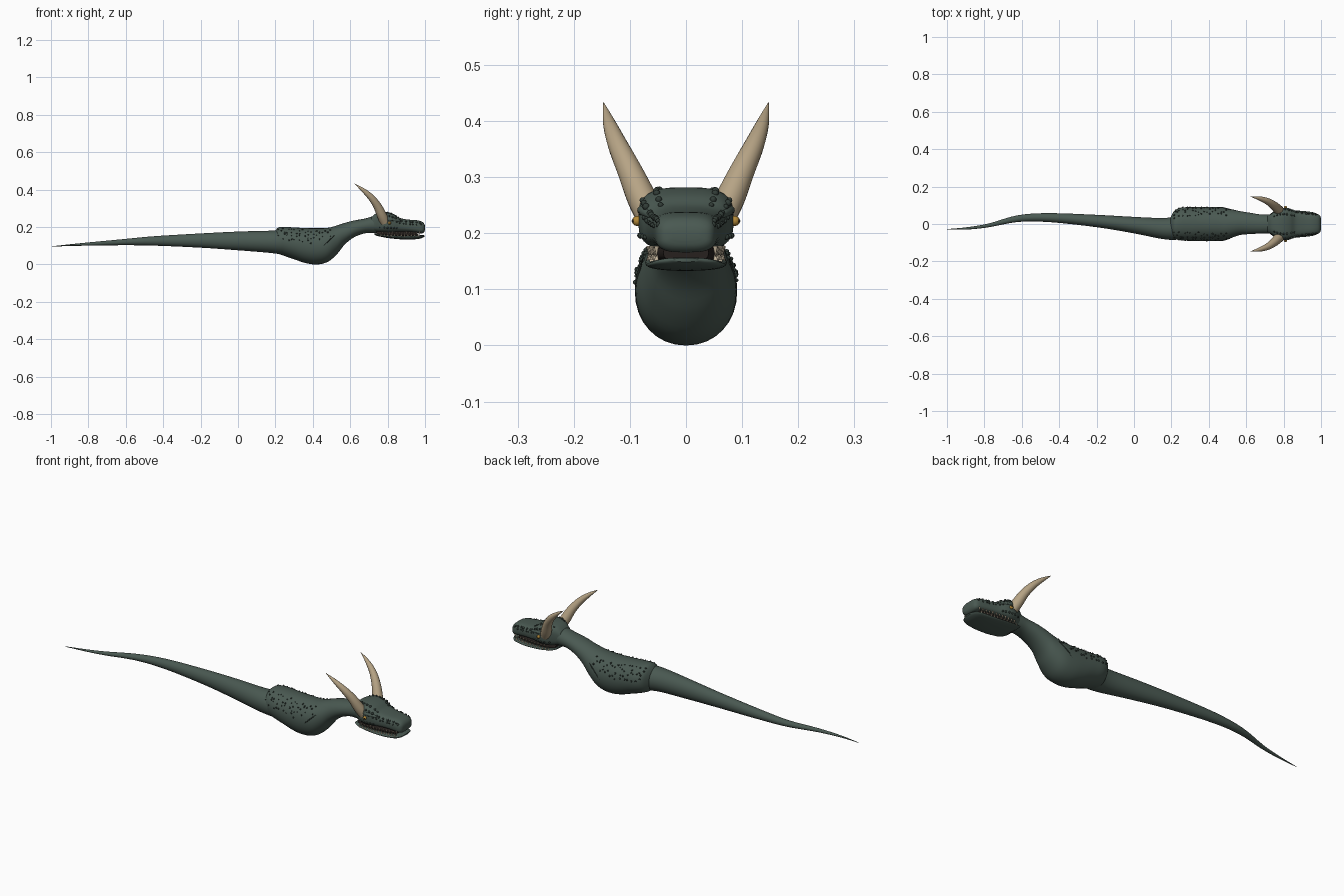
import bpy, bmesh, math, random
from mathutils import Vector, Matrix

random.seed(4)
if "Cube" in bpy.data.objects:
    bpy.data.objects.remove(bpy.data.objects["Cube"])


def material(name, rgb, rough=0.8):
    m = bpy.data.materials.new(name)
    m.use_nodes = True
    m.diffuse_color = (*rgb, 1)
    node = m.node_tree.nodes["Principled BSDF"]
    node.inputs["Base Color"].default_value = (*rgb, 1)
    node.inputs["Roughness"].default_value = rough
    return m


HIDE = material("grey green hide", (0.068, 0.100, 0.084))
DARK = material("dark scale", (0.030, 0.044, 0.037))
HORN = material("tan horn", (0.47, 0.37, 0.235))
TOOTH = material("ivory tooth", (0.60, 0.50, 0.36))
GOLD = material("amber eye", (0.45, 0.25, 0.04))
MOUTH = material("dark mouth", (0.02, 0.015, 0.013))


def finish(name, bm, mat, angle=50):
    bmesh.ops.recalc_face_normals(bm, faces=bm.faces)
    me = bpy.data.meshes.new(name)
    bm.to_mesh(me)
    bm.free()
    me.materials.append(mat)
    ob = bpy.data.objects.new(name, me)
    bpy.context.collection.objects.link(ob)
    bpy.ops.object.select_all(action='DESELECT')
    ob.select_set(True)
    bpy.context.view_layer.objects.active = ob
    bpy.ops.object.shade_smooth_by_angle(angle=math.radians(angle))
    return ob


def spline(keys, steps):
    """Catmull-Rom through rows of numbers."""
    rows = [Vector(k) for k in keys]
    out = []
    for i in range(len(rows) - 1):
        a, b, c, d = (rows[max(0, min(len(rows) - 1, i + j))] for j in (-1, 0, 1, 2))
        for s in range(steps):
            t = s / steps
            out.append(0.5 * (2 * b + (c - a) * t + (2 * a - 5 * b + 4 * c - d) * t * t
                              + (3 * b - a - 3 * c + d) * t ** 3))
    return out + [rows[-1]]


def ring_point(row, ang, power):
    """Point on a rounded section: row = x, y centre, half width, bottom, top."""
    x, y, w, lo, hi = row
    c, s = math.cos(ang), math.sin(ang)
    e = 2 / power
    return Vector((x, y + w * math.copysign(abs(c) ** e, c),
                   (lo + hi) / 2 + (hi - lo) / 2 * math.copysign(abs(s) ** e, s)))


def bridge(bm, rings):
    n = len(rings[0])
    for r, q in zip(rings, rings[1:]):
        for k in range(n):
            bm.faces.new((r[k], r[(k + 1) % n], q[(k + 1) % n], q[k]))
    bm.faces.new(rings[0])
    bm.faces.new(rings[-1])


def loft(name, keys, mat, power=2.0, steps=4, sides=32):
    rows = spline(keys, steps)
    bm = bmesh.new()
    bridge(bm, [[bm.verts.new(ring_point(r, math.tau * k / sides, power))
                 for k in range(sides)] for r in rows])
    finish(name, bm, mat)
    return rows


def tube(name, keys, mat, steps=5, sides=20):
    """Tapered tube along rows of x, y, z, radius."""
    rows = spline(keys, steps)
    bm = bmesh.new()
    rings = []
    for i, r in enumerate(rows):
        way = (rows[min(i + 1, len(rows) - 1)] - rows[max(i - 1, 0)]).to_3d()
        rot = way.to_track_quat('Z', 'Y')
        rad = max(r[3], 0.0005)
        rings.append([bm.verts.new(r.to_3d() + rot @ Vector(
            (rad * math.cos(math.tau * k / sides), rad * math.sin(math.tau * k / sides), 0)))
            for k in range(sides)])
    bridge(bm, rings)
    finish(name, bm, mat)


def beads(name, spots, mat, level=2):
    """Many small balls in one object: spots = (position, radius)."""
    bm = bmesh.new()
    for p, r in spots:
        bmesh.ops.create_icosphere(bm, subdivisions=level, radius=r,
                                   matrix=Matrix.Translation(p))
    finish(name, bm, mat)


# Long curving tail
loft("tail", [
    (-1.0, -0.028, 0.001, 0.095, 0.097), (-0.90, -0.024, 0.006, 0.099, 0.108),
    (-0.78, -0.008, 0.010, 0.101, 0.120), (-0.62, 0.029, 0.018, 0.103, 0.135),
    (-0.45, 0.034, 0.024, 0.101, 0.151), (-0.20, 0.016, 0.033, 0.090, 0.166),
    (0.0, -0.006, 0.044, 0.076, 0.176), (0.15, -0.024, 0.056, 0.064, 0.180),
    (0.23, -0.022, 0.062, 0.055, 0.182), (0.30, -0.01, 0.06, 0.05, 0.175)], HIDE)

# Torso with deep chest, rising into the neck
torso = loft("torso_and_neck", [
    (0.195, -0.01, 0.045, 0.075, 0.175), (0.215, -0.004, 0.074, 0.058, 0.198),
    (0.25, 0.0, 0.087, 0.045, 0.201), (0.30, 0.0, 0.090, 0.028, 0.198),
    (0.36, 0.0, 0.091, 0.008, 0.195), (0.42, 0.0, 0.091, 0.0, 0.194),
    (0.48, 0.0, 0.088, 0.014, 0.196), (0.53, 0.003, 0.074, 0.056, 0.209),
    (0.57, 0.005, 0.063, 0.106, 0.222), (0.62, 0.003, 0.057, 0.145, 0.235),
    (0.68, 0.0, 0.051, 0.167, 0.246), (0.74, 0.0, 0.052, 0.168, 0.262),
    (0.79, 0.0, 0.05, 0.18, 0.26)], HIDE, power=2.1)

# Skull and snout
skull = loft("skull_and_snout", [
    (0.715, 0, 0.045, 0.185, 0.255), (0.735, 0, 0.056, 0.176, 0.272),
    (0.765, 0, 0.076, 0.171, 0.281), (0.80, 0, 0.085, 0.169, 0.280),
    (0.835, 0, 0.080, 0.171, 0.268), (0.865, 0, 0.070, 0.173, 0.249),
    (0.91, 0, 0.062, 0.173, 0.240), (0.955, 0, 0.057, 0.169, 0.237),
    (0.983, 0, 0.052, 0.166, 0.229), (0.996, 0, 0.042, 0.175, 0.217),
    (1.0, 0, 0.025, 0.188, 0.205)], HIDE, power=3.2)

# Lower jaw and the dark gap behind the teeth
loft("lower_jaw", [
    (0.73, 0, 0.055, 0.158, 0.168), (0.755, 0, 0.068, 0.150, 0.163),
    (0.82, 0, 0.073, 0.139, 0.157), (0.90, 0, 0.070, 0.133, 0.155),
    (0.96, 0, 0.062, 0.136, 0.156), (0.985, 0, 0.048, 0.142, 0.157),
    (0.997, 0, 0.022, 0.149, 0.156)], HIDE, power=2.3)
loft("mouth_interior", [
    (0.74, 0, 0.045, 0.153, 0.18), (0.80, 0, 0.057, 0.148, 0.18),
    (0.90, 0, 0.053, 0.148, 0.18), (0.96, 0, 0.040, 0.15, 0.18)], MOUTH, power=3)

# Teeth: upper and lower rows along both jaw edges
bm = bmesh.new()
for side in (-1, 1):
    for i in range(12):
        x = 0.765 + i * 0.018
        y = side * (0.066 - 0.012 * max(0, (x - 0.85) / 0.1))
        size = 0.018 if i % 4 == 3 else 0.013
        for z, flip in ((0.168, math.pi), (0.159, 0)):
            place = Matrix.Translation((x + (0.009 if flip else 0), y, z))
            bmesh.ops.create_cone(bm, segments=8, radius1=0.0045, radius2=0.0008,
                                  depth=size, cap_ends=True,
                                  matrix=place @ Matrix.Rotation(flip, 4, 'X'))
finish("teeth", bm, TOOTH)

# Swept horns, eyes, nostrils and chest folds on both sides
for side, word in ((-1, "right"), (1, "left")):
    tube(word + "_horn", [(x, side * y, z, r) for x, y, z, r in (
        (0.785, 0.062, 0.228, 0.026), (0.768, 0.080, 0.265, 0.026),
        (0.745, 0.101, 0.313, 0.022), (0.712, 0.122, 0.358, 0.0175),
        (0.67, 0.137, 0.397, 0.011), (0.622, 0.147, 0.433, 0.0005))], HORN)
    beads(word + "_eye", [(Vector((0.81, side * 0.087, 0.222)), 0.009)], GOLD, 3)
    beads(word + "_pupil", [(Vector((0.813, side * 0.0935, 0.222)), 0.0035)], MOUTH)
    beads(word + "_nostril", [(Vector((0.978, side * 0.048, 0.215)), 0.006)], DARK)
    tube(word + "_chest_fold", [(x, side * y, z, r) for x, y, z, r in (
        (0.435, 0.088, 0.078, 0.001), (0.475, 0.087, 0.118, 0.003),
        (0.515, 0.077, 0.155, 0.001))], DARK, sides=8)

# Raised scales scattered over the flanks
spots = []
for side in (-1, 1):
    for i in range(13):
        for j in range(4):
            x = 0.22 + i * 0.022 + random.uniform(-0.008, 0.008)
            row = min(torso, key=lambda r: abs(r[0] - x))
            ang = math.radians(12 + j * 15 + random.uniform(-6, 6))
            if i > 8 and j < 1:
                continue
            p = ring_point(row, ang if side > 0 else math.pi - ang, 2.1)
            spots.append((p, random.uniform(0.0028, 0.0048)))
beads("flank_scales", spots, DARK)

# Brow, snout and cheek scales
spots = []
for side in (-1, 1):
    for deg, start, count, size in ((62, 0.75, 7, 0.006), (30, 0.79, 11, 0.006),
                                    (8, 0.83, 8, 0.0045), (-20, 0.76, 6, 0.005)):
        for i in range(count):
            x = start + i * 0.018
            row = min(skull, key=lambda r: abs(r[0] - x))
            ang = math.radians(deg)
            p = ring_point(row, ang if side > 0 else math.pi - ang, 3.2)
            spots.append((p, size * random.uniform(0.75, 1.1)))
beads("head_scales", spots, DARK)

# Heavy brow ridges over the eyes
for side, word in ((-1, "right"), (1, "left")):
    tube(word + "_brow", [(x, side * y, z, r) for x, y, z, r in (
        (0.775, 0.074, 0.243, 0.004), (0.81, 0.078, 0.241, 0.009),
        (0.85, 0.069, 0.235, 0.007), (0.885, 0.059, 0.228, 0.002))], HIDE, sides=12)
